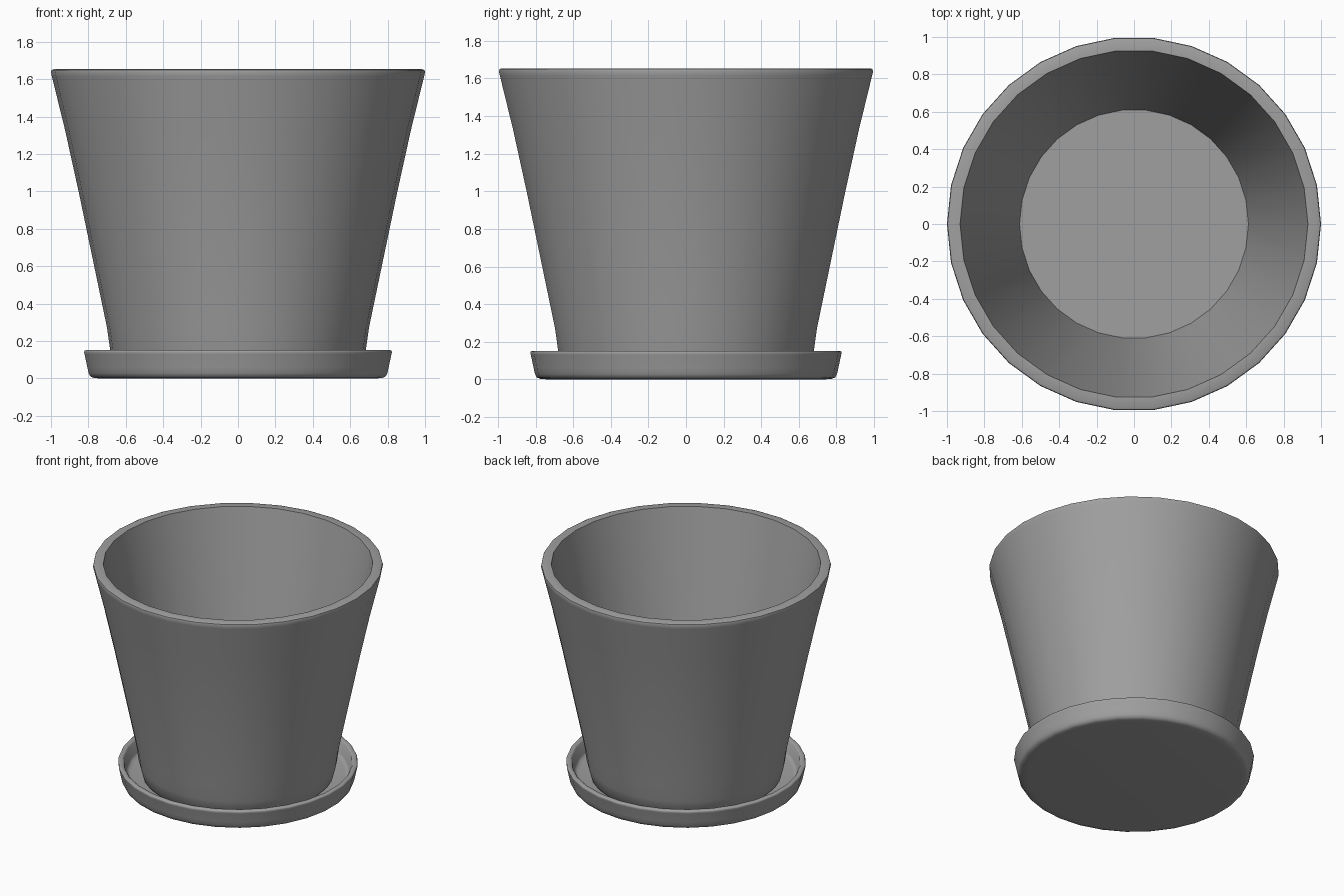
import bpy, math

if "Cube" in bpy.data.objects:
    bpy.data.objects.remove(bpy.data.objects["Cube"])

SIDES = 30

# Dark grey clay
clay = bpy.data.materials.new("dark_grey")
clay.diffuse_color = (0.35, 0.35, 0.35, 1)
clay.use_nodes = True
clay.node_tree.nodes["Principled BSDF"].inputs["Base Color"].default_value = clay.diffuse_color


def lathe(name, profile, start_deg, angle):
    """Revolve an (r, z) profile whose two ends lie on the axis."""
    verts, faces, rings = [], [], []
    for r, z in profile:
        if r == 0:
            rings.append([len(verts)] * SIDES)
            verts.append((0, 0, z))
        else:
            rings.append(list(range(len(verts), len(verts) + SIDES)))
            for i in range(SIDES):
                a = math.radians(start_deg) + 2 * math.pi * i / SIDES
                verts.append((r * math.cos(a), r * math.sin(a), z))
    for lo, hi in zip(rings, rings[1:]):
        for i in range(SIDES):
            j = (i + 1) % SIDES
            quad = [lo[i], lo[j], hi[j], hi[i]]
            faces.append(list(dict.fromkeys(quad)))
    mesh = bpy.data.meshes.new(name)
    mesh.from_pydata(verts, [], faces)
    mesh.materials.append(clay)
    obj = bpy.data.objects.new(name, mesh)
    bpy.context.collection.objects.link(obj)
    bpy.ops.object.select_all(action='DESELECT')
    obj.select_set(True)
    bpy.context.view_layer.objects.active = obj
    bpy.ops.object.shade_smooth_by_angle(angle=math.radians(angle))
    return obj


# Tapered pot: underside, outer wall, softened rim, inner wall, floor
lathe("flower_pot", [
    (0, 0.045), (0.645, 0.045), (0.66, 0.06), (0.684, 0.155),
    (0.70, 0.27), (0.85, 0.99), (0.925, 1.33), (0.995, 1.615),
    (1.0, 1.637), (0.997, 1.649), (0.985, 1.654), (0.93, 1.654),
    (0.612, 0.13), (0, 0.13)], 0, 35)

# Saucer: rounded foot, flared rim, shallow inside
lathe("saucer", [
    (0, 0), (0.74, 0), (0.775, 0.003), (0.793, 0.01), (0.803, 0.028),
    (0.81, 0.06), (0.825, 0.13), (0.828, 0.141), (0.825, 0.148),
    (0.817, 0.152), (0.797, 0.152), (0.789, 0.144), (0.772, 0.065),
    (0.762, 0.05), (0.74, 0.045), (0, 0.045)], 90, 50)
